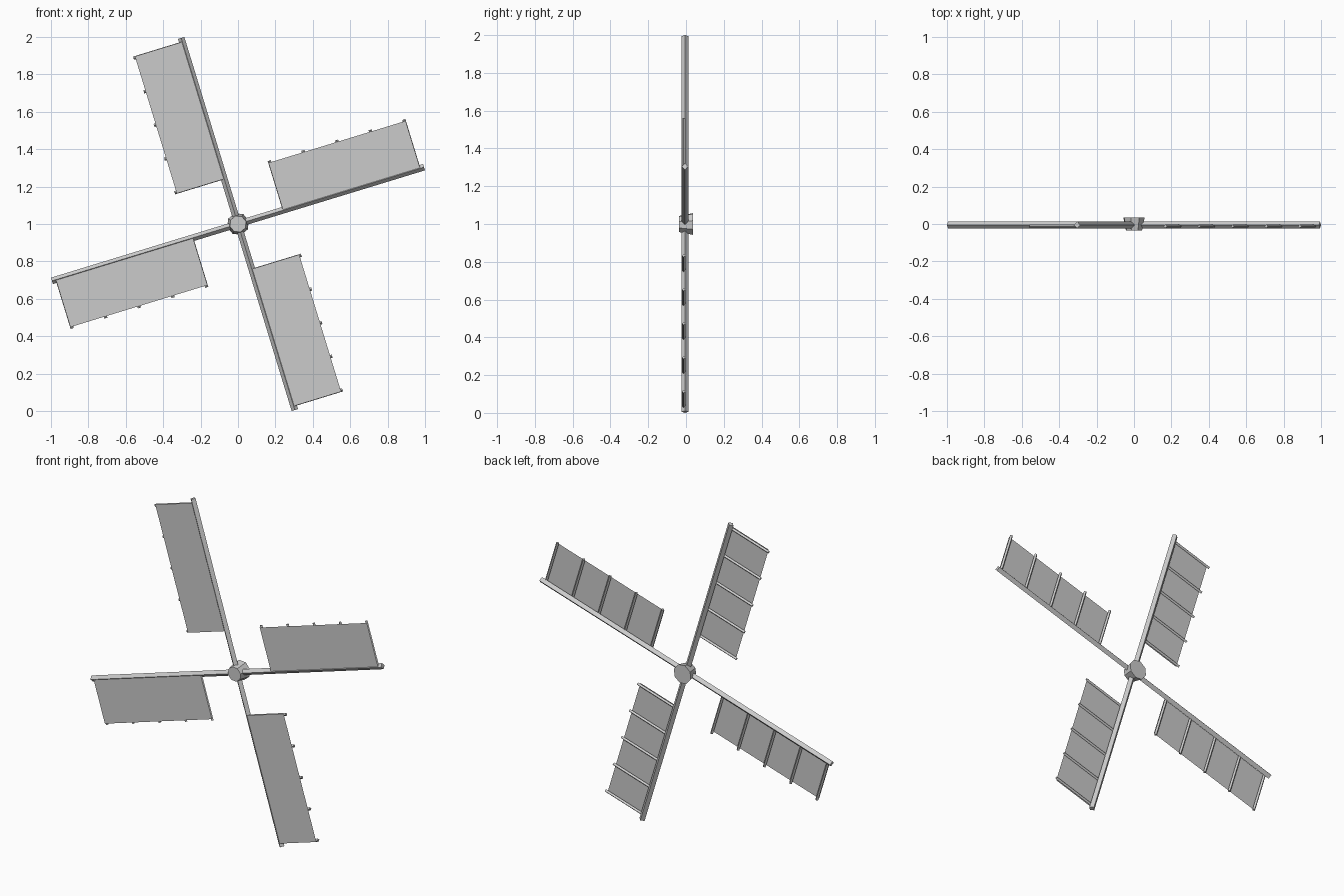
import bpy, bmesh, math
from mathutils import Matrix, Vector

if "Cube" in bpy.data.objects:
    bpy.data.objects.remove(bpy.data.objects["Cube"])

CENTRE = Vector((0, 0, 1))
TILT = math.radians(17)
Y = Vector((0, 1, 0))


def axes(angle):
    """Directions along a blade and across it, in the wheel's plane."""
    u = Vector((math.cos(angle), 0, math.sin(angle)))
    v = Vector((-math.sin(angle), 0, math.cos(angle)))
    return u, v


def finish(name, bm):
    mesh = bpy.data.meshes.new(name)
    bm.to_mesh(mesh)
    bm.free()
    obj = bpy.data.objects.new(name, mesh)
    bpy.context.collection.objects.link(obj)
    return obj


def rod(bm, start, end, side, r1, r2=None, sides=4):
    """Prism or cone frustum; one corner of the section points along side."""
    axis = (end - start).normalized()
    m = Matrix((side, axis.cross(side), axis)).transposed().to_4x4()
    m.translation = (start + end) / 2
    bmesh.ops.create_cone(bm, cap_ends=True, segments=sides, radius1=r1,
                          radius2=r1 if r2 is None else r2,
                          depth=(end - start).length, matrix=m)


# hub: octagonal, tapering towards the front
bm = bmesh.new()
rod(bm, CENTRE + Y * 0.036, CENTRE - Y * 0.036, axes(TILT)[0], 0.060, 0.045, 8)
finish("hub", bm)

# two beams crossing at the hub, square section set on edge
for i in range(2):
    u, v = axes(TILT + i * math.pi / 2)
    c = CENTRE - Y * 0.005
    bm = bmesh.new()
    rod(bm, c - u * 1.04, c + u * 1.04, v, 0.018)
    finish(f"beam_{i + 1}", bm)

for i in range(4):
    u, v = axes(TILT + i * math.pi / 2)

    # sail cloth: thin sheet in front of the bars
    bm = bmesh.new()
    corners = [(0.252, 0.003), (1.018, 0.003), (1.018, 0.265), (0.252, 0.265)]
    bm.faces.new([bm.verts.new(CENTRE + u * a + v * b - Y * 0.0215) for a, b in corners])
    finish(f"sail_{i + 1}", bm)

    # five cross bars behind the cloth
    bm = bmesh.new()
    for k in range(5):
        c = CENTRE + u * (0.259 + 0.188 * k) - Y * 0.012
        rod(bm, c, c + v * 0.275, u, 0.009)
    finish(f"sail_bars_{i + 1}", bm)
